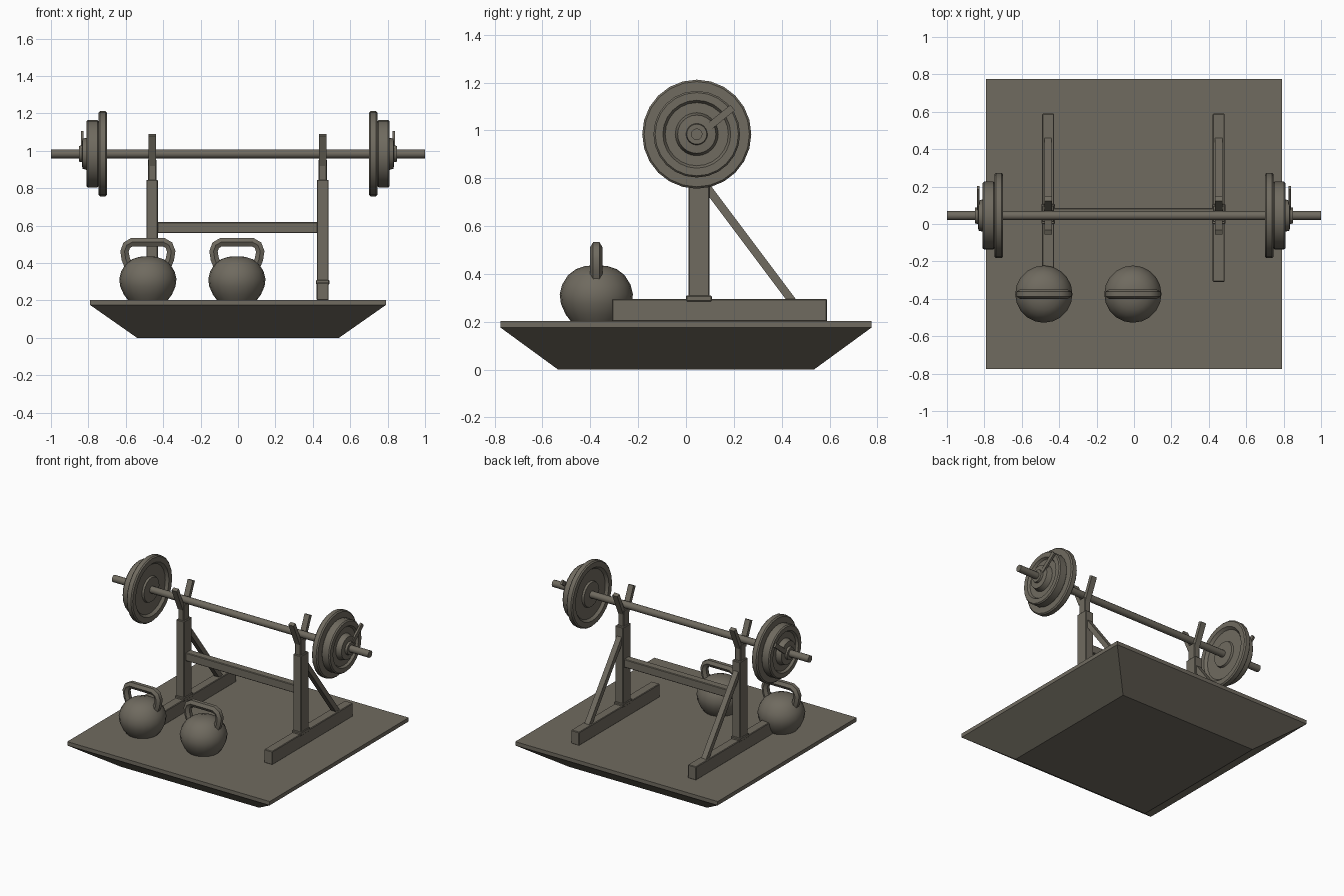
import bpy
import bmesh
from math import atan2, pi
from mathutils import Matrix, Vector

if "Cube" in bpy.data.objects:
    bpy.data.objects.remove(bpy.data.objects["Cube"], do_unlink=True)

iron = bpy.data.materials.new("dark taupe iron")
iron.use_nodes = True
colour = (0.16, 0.145, 0.115, 1)
iron.diffuse_color = colour
iron.node_tree.nodes["Principled BSDF"].inputs["Base Color"].default_value = colour

BAR_Y, BAR_Z = 0.045, 0.984
FLOOR = 0.2


def finish(ob, smooth=False):
    ob.data.materials.append(iron)
    bpy.ops.object.select_all(action="DESELECT")
    ob.select_set(True)
    bpy.context.view_layer.objects.active = ob
    if smooth:
        bpy.ops.object.shade_smooth_by_angle(angle=0.6)
    return ob


def from_bmesh(name, bm, smooth=False):
    bmesh.ops.recalc_face_normals(bm, faces=bm.faces)
    mesh = bpy.data.meshes.new(name)
    bm.to_mesh(mesh)
    bm.free()
    ob = bpy.data.objects.new(name, mesh)
    bpy.context.collection.objects.link(ob)
    return finish(ob, smooth)


def box(name, x, y, z, bevel=0.004):
    """Box from (low, high) pairs, with softened edges."""
    bm = bmesh.new()
    bmesh.ops.create_cube(bm, size=1)
    for v in bm.verts:
        v.co = [sum(r) / 2 + c * (r[1] - r[0]) for r, c in zip((x, y, z), v.co)]
    bmesh.ops.bevel(bm, geom=bm.edges[:], offset=bevel, segments=1, affect="EDGES")
    return from_bmesh(name, bm)


def beam(name, x, start, end, width, depth):
    """Rectangular bar in a plane of constant x, between two (y, z) points."""
    a, b = Vector((x, *start)), Vector((x, *end))
    d = b - a
    bm = bmesh.new()
    bmesh.ops.create_cube(bm, size=1)
    bmesh.ops.scale(bm, vec=(width, depth, d.length), verts=bm.verts)
    turn = Matrix.Rotation(-atan2(d.y, d.z), 4, "X")
    bmesh.ops.transform(bm, matrix=Matrix.Translation((a + b) / 2) @ turn, verts=bm.verts)
    return from_bmesh(name, bm)


def lathe(name, profile, matrix, sides):
    """Spin (radius, height) points about z, then place the result."""
    bm = bmesh.new()
    verts = [bm.verts.new((r, 0, h)) for r, h in profile]
    edges = [bm.edges.new(pair) for pair in zip(verts, verts[1:])]
    bmesh.ops.spin(bm, geom=verts + edges, axis=(0, 0, 1), cent=(0, 0, 0),
                   angle=2 * pi, steps=sides, use_duplicate=False)
    bmesh.ops.remove_doubles(bm, verts=bm.verts, dist=0.0005)
    bmesh.ops.transform(bm, matrix=matrix, verts=bm.verts)
    return from_bmesh(name, bm, True)


# Platform: thin slab whose underside tapers to a smaller square
bm = bmesh.new()
bmesh.ops.create_cube(bm, size=1)
for v in bm.verts:
    top = v.co.z > 0
    v.co = (v.co.x * (1.58 if top else 1.08), v.co.y * (1.55 if top else 1.07),
            0.175 if top else 0)
lid = max(bm.faces, key=lambda f: f.calc_center_median().z)
raised = bmesh.ops.extrude_face_region(bm, geom=[lid])["geom"]
bmesh.ops.translate(bm, vec=(0, 0, 0.027),
                    verts=[g for g in raised if isinstance(g, bmesh.types.BMVert)])
bmesh.ops.delete(bm, geom=[lid], context="FACES_ONLY")
from_bmesh("platform", bm)

# Two rack stands
for side, x in (("right", -0.459), ("left", 0.453)):
    box(side + "_foot", (x - 0.032, x + 0.032), (-0.31, 0.59), (FLOOR, 0.295))
    box(side + "_post", (x - 0.031, x + 0.031), (0.01, 0.098), (0.28, 0.845))
    box(side + "_post_base", (x - 0.036, x + 0.036), (0.0, 0.108), (0.285, 0.31))
    box(side + "_inner_post", (x - 0.022, x + 0.022), (0.018, 0.08), (0.83, 0.955))
    beam(side + "_brace", x, (0.085, 0.765), (0.445, 0.285), 0.038, 0.034)
    for end, s in (("front", -1), ("back", 1)):
        beam(f"{side}_{end}_hook", x, (BAR_Y + s * 0.02, 0.925),
             (BAR_Y + s * 0.09, 1.085), 0.04, 0.026)
box("crossbar", (-0.435, 0.43), (0.03, 0.085), (0.56, 0.618))

# Barbell, with matching plates, collar and lever at each end
along_x = Matrix.Translation((0, BAR_Y, BAR_Z)) @ Matrix.Rotation(pi / 2, 4, "Y")
lathe("bar", [(0, -1), (0.024, -1), (0.024, 1), (0, 1)], along_x, 12)

big_plate = [(0.02, 0.705), (0.085, 0.705), (0.09, 0.718), (0.17, 0.718), (0.185, 0.7),
             (0.22, 0.7), (0.228, 0.708), (0.228, 0.738), (0.22, 0.746), (0.02, 0.746)]
small_plate = [(0.02, 0.744), (0.172, 0.744), (0.181, 0.752), (0.181, 0.802),
               (0.174, 0.81), (0.142, 0.81), (0.132, 0.795), (0.09, 0.795),
               (0.08, 0.832), (0.045, 0.835), (0.042, 0.85), (0.02, 0.85)]
for side, s in (("right", -1), ("left", 1)):
    mirrored = Matrix.Scale(s, 4, (1, 0, 0)) @ along_x
    lathe(side + "_big_plate", big_plate, mirrored, 24)
    lathe(side + "_small_plate", small_plate, mirrored, 24)
    beam(side + "_collar_lever", s * 0.832, (BAR_Y + 0.025, BAR_Z + 0.01),
         (0.195, 1.095), 0.014, 0.03)

# Kettlebells: lathed body with a bent tube handle
body = [(0, 0), (0.105, 0), (0.128, 0.03), (0.148, 0.075), (0.153, 0.115),
        (0.143, 0.155), (0.118, 0.195), (0.085, 0.22), (0.045, 0.233), (0, 0.236)]
half_grip = [(0.098, 0.17), (0.118, 0.22), (0.125, 0.262), (0.113, 0.295), (0.085, 0.311)]
for side, x in (("right", -0.482), ("middle", -0.006)):
    place = Matrix.Translation((x, -0.375, FLOOR))
    lathe(side + "_kettlebell_body", body, place, 20)
    curve = bpy.data.curves.new(side + "_kettlebell_handle", "CURVE")
    curve.dimensions = "3D"
    curve.bevel_depth = 0.026
    curve.bevel_resolution = 1
    path = [(-u, h) for u, h in half_grip] + half_grip[::-1]
    spline = curve.splines.new("POLY")
    spline.points.add(len(path) - 1)
    for point, (u, h) in zip(spline.points, path):
        point.co = (u, 0, h, 1)
    handle = bpy.data.objects.new(side + "_kettlebell_handle", curve)
    handle.matrix_world = place
    bpy.context.collection.objects.link(handle)
    finish(handle)
    bpy.ops.object.convert(target="MESH")
    bpy.ops.object.shade_smooth_by_angle(angle=0.9)
